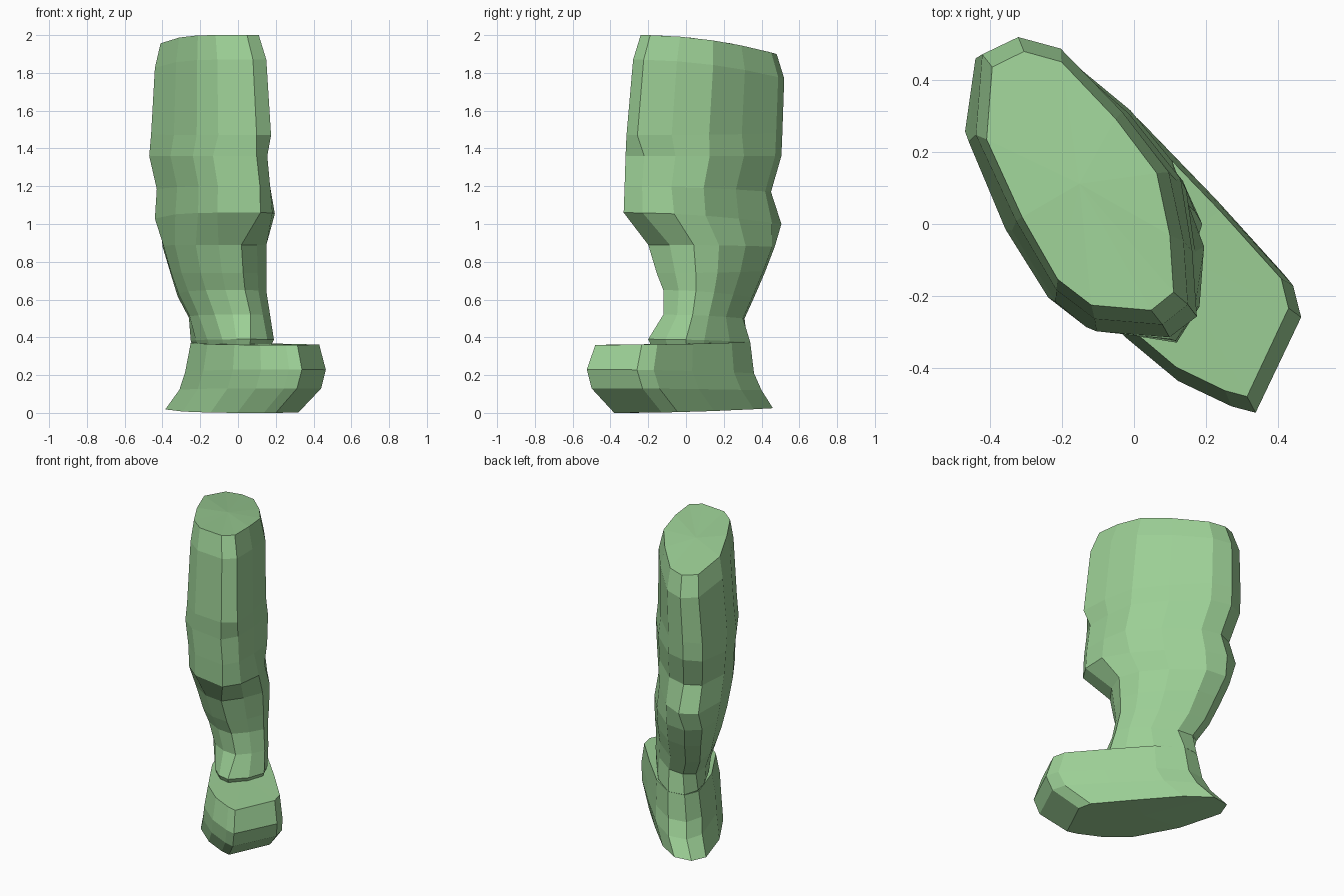
import bpy, bmesh

green = bpy.data.materials.new("green")
green.diffuse_color = (0.33, 0.62, 0.30, 1)

# Cross-sections in a unit box, all starting at the back left corner
THIGH = [(.03, .94), (.2, 1), (.4, .96), (.69, .74), (.91, .53), (.98, .29),
         (1, .07), (.88, 0), (.56, .02), (.38, .12), (.19, .36), (0, .66)]
WAIST = [(.05, .94), (.22, 1), (.43, .96), (.73, .76), (.96, .54), (1, .32),
         (1, .12), (.91, 0), (.54, .04), (.37, .14), (.18, .37), (0, .7)]
KNEE = [(.05, .94), (.22, 1), (.42, .94), (.69, .73), (.88, .52), (1, .32),
        (.98, .12), (.88, 0), (.52, .05), (.36, .15), (.17, .38), (0, .72)]
CALF = [(0, .9), (.15, 1), (.4, .98), (.71, .77), (.92, .56), (1, .36),
        (.91, .17), (.76, 0), (.54, .02), (.32, .13), (.12, .37), (.01, .65)]
ANKLE = [(0, .8), (.08, .97), (.32, 1), (.66, .8), (.9, .55), (1, .37),
         (.92, .17), (.72, 0), (.55, .03), (.38, .15), (.2, .36), (.06, .6)]
FOOT = [(0, .86), (.05, .98), (.21, 1), (.43, .88), (.72, .63), (.97, .4),
        (1, .3), (.83, 0), (.74, .02), (.54, .1), (.34, .24), (.13, .54)]


def loft(name, rings):
    """Each ring: section, x min, x max, y min, y max, z at front, z at back."""
    bm = bmesh.new()
    loops = []
    for sec, x0, x1, y0, y1, zf, zb in rings:
        loops.append([bm.verts.new((x0 + u * (x1 - x0), y0 + v * (y1 - y0),
                                    zf + (zb - zf) * v * v)) for u, v in sec])
    for a, b in zip(loops, loops[1:]):
        n = len(a)
        for i in range(n):
            j = (i + 1) % n
            bm.faces.new((a[i], a[j], b[j], b[i]))
    caps = [bm.faces.new(loops[0]), bm.faces.new(loops[-1])]
    bmesh.ops.poke(bm, faces=caps)
    bmesh.ops.recalc_face_normals(bm, faces=bm.faces)
    me = bpy.data.meshes.new(name)
    bm.to_mesh(me)
    bm.free()
    me.materials.append(green)
    ob = bpy.data.objects.new(name, me)
    bpy.context.collection.objects.link(ob)
    return ob


# Thigh, knee and calf, ending just inside the foot
loft("leg", [
    (ANKLE, -.20, .15, -.16, .29, .30, .30),
    (ANKLE, -.25, .19, -.20, .34, .39, .375),
    (CALF, -.26, .17, -.12, .31, .52, .50),
    (CALF, -.32, .15, -.12, .36, .65, .61),
    (CALF, -.36, .15, -.155, .42, .74, .75),
    (CALF, -.40, .15, -.20, .47, .89, .88),
    (KNEE, -.44, .195, -.33, .505, 1.06, 1.00),
    (WAIST, -.43, .17, -.325, .45, 1.20, 1.17),
    (WAIST, -.47, .155, -.32, .505, 1.36, 1.36),
    (THIGH, -.46, .175, -.315, .51, 1.47, 1.48),
    (THIGH, -.44, .15, -.28, .52, 1.87, 1.77),
    (THIGH, -.41, .11, -.24, .48, 2.00, 1.90),
])

# Chunky foot with flared heel
loft("foot", [
    (FOOT, -.385, .32, -.38, .46, 0, .025),
    (FOOT, -.31, .44, -.50, .40, .13, .12),
    (FOOT, -.28, .465, -.525, .36, .23, .21),
    (FOOT, -.25, .43, -.48, .34, .36, .375),
])
